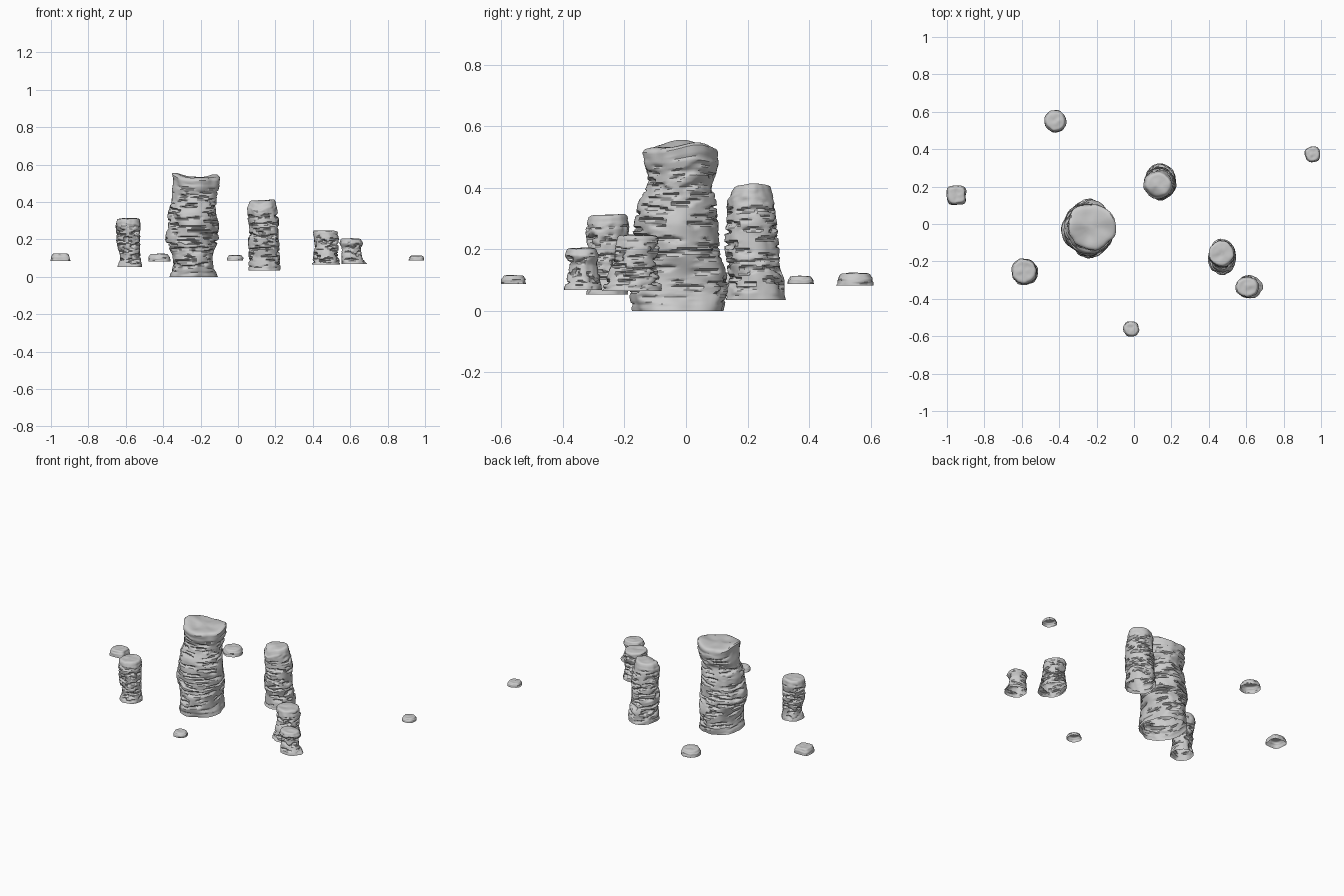
import bpy, bmesh, math
from mathutils import Vector, noise

if "Cube" in bpy.data.objects:
    bpy.data.objects.remove(bpy.data.objects["Cube"])


def sample(profile, z):
    """Smoothly interpolate (z, x0, x1, y0, y1) rows at height z."""
    if z <= profile[0][0]:
        return profile[0][1:]
    for a, b in zip(profile, profile[1:]):
        if z <= b[0]:
            t = (z - a[0]) / (b[0] - a[0])
            t = t * t * (3 - 2 * t) * 0.5 + t * 0.5
            return [p + (q - p) * t for p, q in zip(a[1:], b[1:])]
    return profile[-1][1:]


def rock(name, profile, seed, peaks=(), levels=60, sides=56, depth=0.016,
         square=2.0, crown=0.0, round_edge=0.12):
    """Weathered column: eroded rings with strata slits, closed by a lumpy top, open below."""
    z0, z1 = profile[0][0], profile[-1][0]
    size = profile[0][2] - profile[0][1]
    off = Vector((seed * 7.3, seed * 3.1, seed * 5.7))
    bm = bmesh.new()
    rings = []

    def rim_height(a):
        h = 0.0
        for deg, dz, width in peaks:
            d = (a - math.radians(deg) + math.pi) % (2 * math.pi) - math.pi
            h += dz * math.exp(-(d / math.radians(width)) ** 2)
        return h

    def outline(z, a, strata):
        x0, x1, y0, y1 = sample(profile, z)
        c, s = math.cos(a), math.sin(a)
        k = (abs(c) ** square + abs(s) ** square) ** (-1 / square)
        n = noise.noise(Vector((c * 1.3, s * 1.3, z / size * 1.6)) + off)
        n2 = noise.noise(Vector((c * 3, s * 3, z / size * 4)) + off * 2)
        k *= 1 + 0.10 * n + 0.05 * n2
        # horizontal slits
        slit = noise.noise(Vector((c * 1.6, s * 1.6, z * 75)) + off * 3)
        k -= strata * depth * 2 / size * min(1, max(0, (slit - 0.08) * 4))
        return (x0 + x1) / 2 + (x1 - x0) / 2 * k * c, (y0 + y1) / 2 + (y1 - y0) / 2 * k * s

    angles = [2 * math.pi * i / sides for i in range(sides)]
    # side wall
    for j in range(levels + 1):
        t = j / levels
        z = z0 + (z1 - z0) * t
        w = max(0, (t - 0.65) / 0.35) ** 2
        strata = min(1, t / 0.15) * min(1, (1 - t) / 0.2)
        ring = []
        for a in angles:
            x, y = outline(z, a, strata)
            ring.append(bm.verts.new((x, y, z + w * rim_height(a))))
        rings.append(ring)
    # top
    x0, x1, y0, y1 = profile[-1][1:]
    cx, cy = (x0 + x1) / 2, (y0 + y1) / 2
    for s in (0.95, 0.88, 0.78, 0.64, 0.48, 0.32, 0.16):
        ring = []
        for a in angles:
            x, y = outline(z1, a, 0)
            x, y = cx + (x - cx) * s, cy + (y - cy) * s
            edge = round_edge * size * math.sqrt(max(0, 1 - max(0, (s - 0.75) / 0.25) ** 2))
            lump = 0.045 * size * noise.noise(Vector((x, y, 0)) * 4 / size + off) * (1 - s * s)
            ring.append(bm.verts.new((x, y, z1 + rim_height(a) * s * s + edge + lump
                                      + crown * (1 - s * s))))
        rings.append(ring)
    for lo, hi in zip(rings, rings[1:]):
        for i in range(sides):
            k = (i + 1) % sides
            bm.faces.new((lo[i], lo[k], hi[k], hi[i]))
    bm.faces.new(rings[-1])
    mesh = bpy.data.meshes.new(name)
    bm.to_mesh(mesh)
    bm.free()
    obj = bpy.data.objects.new(name, mesh)
    bpy.context.collection.objects.link(obj)
    bpy.ops.object.select_all(action='DESELECT')
    obj.select_set(True)
    bpy.context.view_layer.objects.active = obj
    bpy.ops.object.shade_smooth_by_angle(angle=math.radians(40))


# main tower
rock("main_tower", [
    (0.00, -.37, -.11, -.17, .12), (0.06, -.35, -.13, -.185, .13),
    (0.11, -.35, -.13, -.185, .13), (0.20, -.387, -.105, -.165, .105),
    (0.28, -.38, -.105, -.16, .10), (0.34, -.375, -.115, -.155, .10),
    (0.41, -.355, -.115, -.125, .085), (0.44, -.355, -.11, -.125, .10),
    (0.48, -.35, -.10, -.137, .112), (0.515, -.355, -.10, -.14, .11)],
    1, peaks=[(180, .035, 40), (25, .025, 35)], levels=90, sides=72, round_edge=0.06)

# tall back column
rock("back_column", [
    (.035, .055, .228, .13, .325), (.10, .06, .222, .14, .32),
    (.15, .058, .222, .132, .305), (.20, .055, .217, .13, .303),
    (.28, .06, .217, .13, .30), (.33, .055, .212, .137, .293),
    (.37, .05, .207, .137, .283), (.385, .055, .204, .145, .277)],
    2, peaks=[(-110, -.025, 30), (30, .012, 60)], levels=70, round_edge=0.13)

# left column
rock("left_column", [
    (.053, -.645, -.513, -.325, -.188), (.10, -.632, -.52, -.312, -.195),
    (.20, -.648, -.525, -.322, -.19), (.27, -.657, -.52, -.328, -.183),
    (.295, -.65, -.524, -.318, -.19)],
    3, peaks=[(60, .008, 60)], levels=50, round_edge=0.12)

# leaning stump, right
rock("right_stump", [
    (.065, .395, .545, -.27, -.08), (.12, .405, .535, -.255, -.092),
    (.17, .41, .535, -.235, -.098), (.205, .405, .54, -.23, -.088),
    (.235, .40, .535, -.222, -.092)],
    4, peaks=[(200, .006, 60)], levels=40, round_edge=0.07)

# low stump, far right
rock("low_stump", [
    (.068, .55, .688, -.397, -.275), (.11, .55, .66, -.385, -.283),
    (.15, .555, .655, -.376, -.29), (.18, .545, .668, -.393, -.282),
    (.195, .55, .66, -.388, -.287)],
    5, peaks=[(150, .004, 60)], levels=36, round_edge=0.06)

# scattered small stones: name, x, y, rx, ry, bottom, top, squareness
for i, (name, x, y, rx, ry, b, t, sq) in enumerate([
        ("stone_west", -.95, .155, .052, .052, .085, .125, 4),
        ("stone_north", -.42, .55, .060, .060, .083, .122, 2),
        ("stone_south", -.016, -.56, .043, .043, .088, .117, 2),
        ("stone_east", .955, .373, .043, .043, .088, .115, 2)]):
    rock(name, [(b, x - rx, x + rx, y - ry, y + ry),
                (b + (t - b) * .5, x - rx * .97, x + rx * .97, y - ry * .97, y + ry * .97),
                (t - .008, x - rx * .85, x + rx * .85, y - ry * .85, y + ry * .85)],
         10 + i, levels=12, sides=32, depth=0.004, square=sq, round_edge=0.07)
